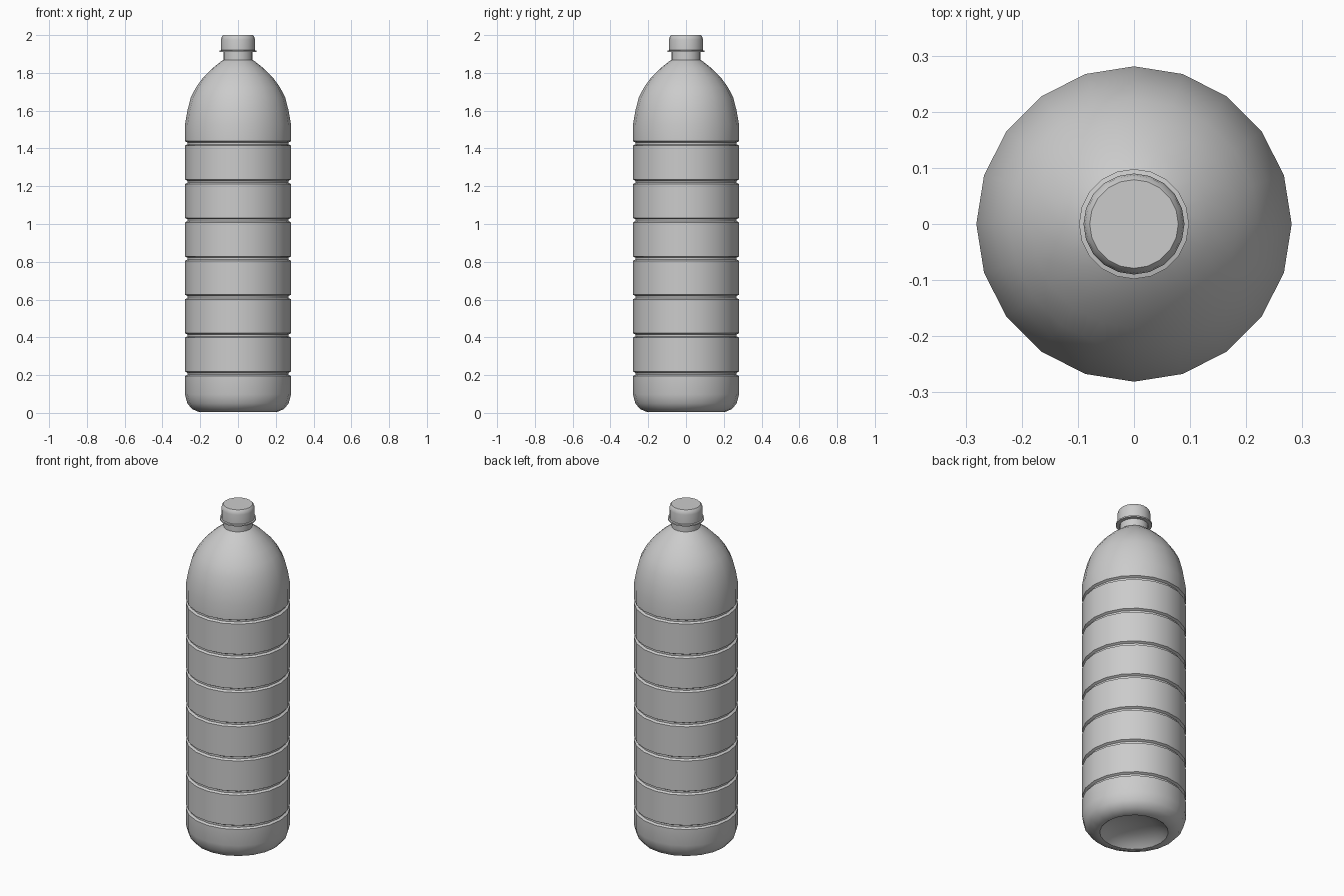
import bpy, bmesh, math

if "Cube" in bpy.data.objects:
    bpy.data.objects.remove(bpy.data.objects["Cube"])

SIDES = 20


def lathe(name, profile):
    """Revolve (radius, z) points around z; zero radius closes to a pole."""
    bm = bmesh.new()
    rings = []
    for r, z in profile:
        if r == 0:
            rings.append([bm.verts.new((0, 0, z))])
        else:
            rings.append([bm.verts.new((r * math.cos(math.tau * i / SIDES),
                                        r * math.sin(math.tau * i / SIDES), z))
                          for i in range(SIDES)])
    for a, b in zip(rings, rings[1:]):
        for i in range(SIDES):
            j = (i + 1) % SIDES
            if len(a) == 1:
                bm.faces.new((a[0], b[j], b[i]))
            elif len(b) == 1:
                bm.faces.new((a[i], a[j], b[0]))
            else:
                bm.faces.new((a[i], a[j], b[j], b[i]))
    bmesh.ops.recalc_face_normals(bm, faces=bm.faces[:])
    mesh = bpy.data.meshes.new(name)
    bm.to_mesh(mesh)
    bm.free()
    obj = bpy.data.objects.new(name, mesh)
    bpy.context.collection.objects.link(obj)
    bpy.ops.object.select_all(action='DESELECT')
    obj.select_set(True)
    bpy.context.view_layer.objects.active = obj
    bpy.ops.object.shade_smooth_by_angle(angle=math.radians(32))
    return obj


R = 0.281

# recessed base and rounded lower corner
body = [(0, 0.06), (0.10, 0.05), (0.16, 0.025), (0.185, 0.004), (0.205, 0.004),
        (0.243, 0.02), (0.268, 0.05), (R, 0.098)]

# seven evenly spaced grooves
for k in range(7):
    z = 0.207 + k * 0.2033
    body += [(R, z - 0.012), (R - 0.013, z - 0.005),
             (R - 0.013, z + 0.005), (R, z + 0.012)]

# domed shoulder and neck
body += [(R, 1.525), (0.268, 1.60), (0.25, 1.67), (0.222, 1.724),
         (0.185, 1.775), (0.135, 1.825), (0.085, 1.864), (0.077, 1.868),
         (0.077, 1.93), (0, 1.93)]
lathe("bottle_body", body)

# screw cap with a thin collar
lathe("cap", [(0, 1.91), (0.098, 1.91), (0.098, 1.918), (0.09, 1.92),
              (0.09, 1.975), (0.087, 1.99), (0.079, 2.0), (0, 2.0)])
